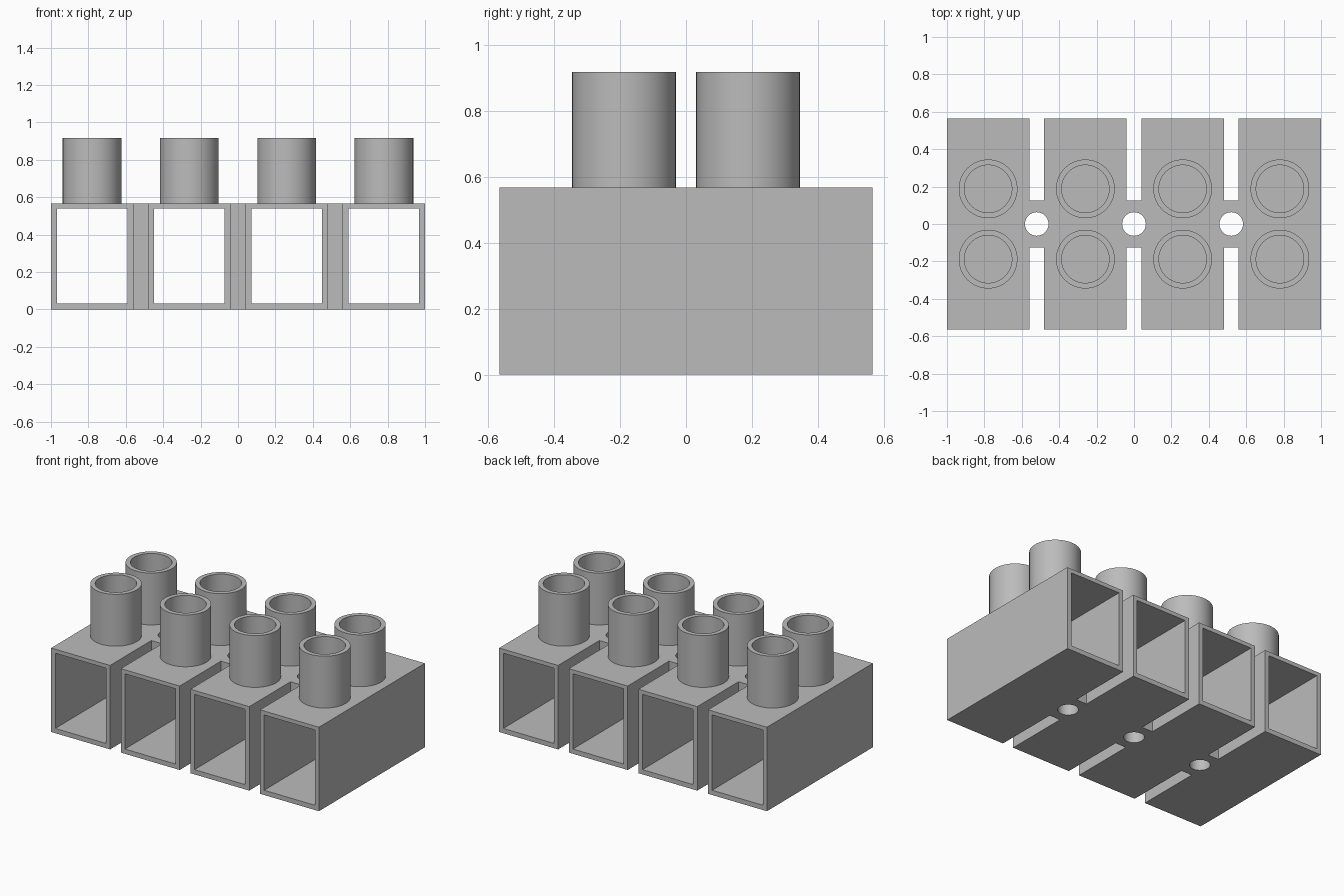
import bpy
import bmesh
import math
from mathutils import Matrix, Vector

cube = bpy.data.objects.get("Cube")
if cube:
    bpy.data.objects.remove(cube, do_unlink=True)

# Overall dimensions
DEPTH, HEIGHT, TOP = 1.13, 0.567, 0.917
PITCH, GAP = 0.52, 0.08
BRIDGE = 0.125          # half depth of the webs joining the cells
CELLS = [(i - 1.5) * PITCH for i in range(4)]
WEBS = [(i - 1) * PITCH for i in range(3)]

grey = bpy.data.materials.new("plain grey")
grey.use_nodes = True
COLOUR = (0.5, 0.5, 0.5, 1)
grey.diffuse_color = COLOUR
grey.node_tree.nodes["Principled BSDF"].inputs["Base Color"].default_value = COLOUR


def add_box(bm, low, high):
    low, high = Vector(low), Vector(high)
    place = Matrix.Translation((low + high) / 2) @ Matrix.Diagonal((*(high - low), 1))
    bmesh.ops.create_cube(bm, size=1, matrix=place)


def make_object(name, bm):
    bmesh.ops.recalc_face_normals(bm, faces=bm.faces)
    mesh = bpy.data.meshes.new(name)
    bm.to_mesh(mesh)
    bm.free()
    mesh.materials.append(grey)
    obj = bpy.data.objects.new(name, mesh)
    bpy.context.collection.objects.link(obj)
    return obj


def select_only(obj):
    bpy.ops.object.select_all(action='DESELECT')
    obj.select_set(True)
    bpy.context.view_layer.objects.active = obj


def smooth(obj):
    select_only(obj)
    bpy.ops.object.shade_smooth_by_angle(angle=math.radians(35))


# Housing: one solid block
bm = bmesh.new()
add_box(bm, (-1, -DEPTH / 2, 0), (1, DEPTH / 2, HEIGHT))
housing = make_object("housing", bm)

# Cutter: wire cavities, slots between cells, mounting holes
bm = bmesh.new()
for x in CELLS:
    add_box(bm, (x - 0.189, -1, 0.032), (x + 0.189, 1, 0.54))
for x in WEBS:
    for y0, y1 in ((-1, -BRIDGE), (BRIDGE, 1)):
        add_box(bm, (x - GAP / 2, y0, -0.2), (x + GAP / 2, y1, 1))
    bmesh.ops.create_cone(bm, cap_ends=True, segments=48, radius1=0.063, radius2=0.063,
                          depth=2, matrix=Matrix.Translation((x, 0, 0.3)))
cutter = make_object("housing_cutter", bm)
cutter.hide_render = True

cut = housing.modifiers.new("openings", 'BOOLEAN')
cut.operation = 'DIFFERENCE'
cut.solver = 'EXACT'
cut.object = cutter
select_only(housing)
bpy.ops.object.modifier_apply(modifier=cut.name)
bpy.data.objects.remove(cutter, do_unlink=True)
smooth(housing)

# Screw tubes: a spun wall section, two on each cell
for i, x in enumerate(CELLS):
    for side, y in (("front", -0.188), ("back", 0.188)):
        bm = bmesh.new()
        section = [(0.157, HEIGHT), (0.157, TOP), (0.127, TOP), (0.127, HEIGHT)]
        verts = [bm.verts.new((x + r, y, z)) for r, z in section]
        edges = [bm.edges.new((verts[k], verts[(k + 1) % 4])) for k in range(4)]
        bmesh.ops.spin(bm, geom=verts + edges, cent=(x, y, 0), axis=(0, 0, 1),
                       angle=math.tau, steps=64, use_merge=True)
        bmesh.ops.remove_doubles(bm, verts=bm.verts, dist=0.0001)
        smooth(make_object(f"{side}_screw_tube_{i + 1}", bm))
